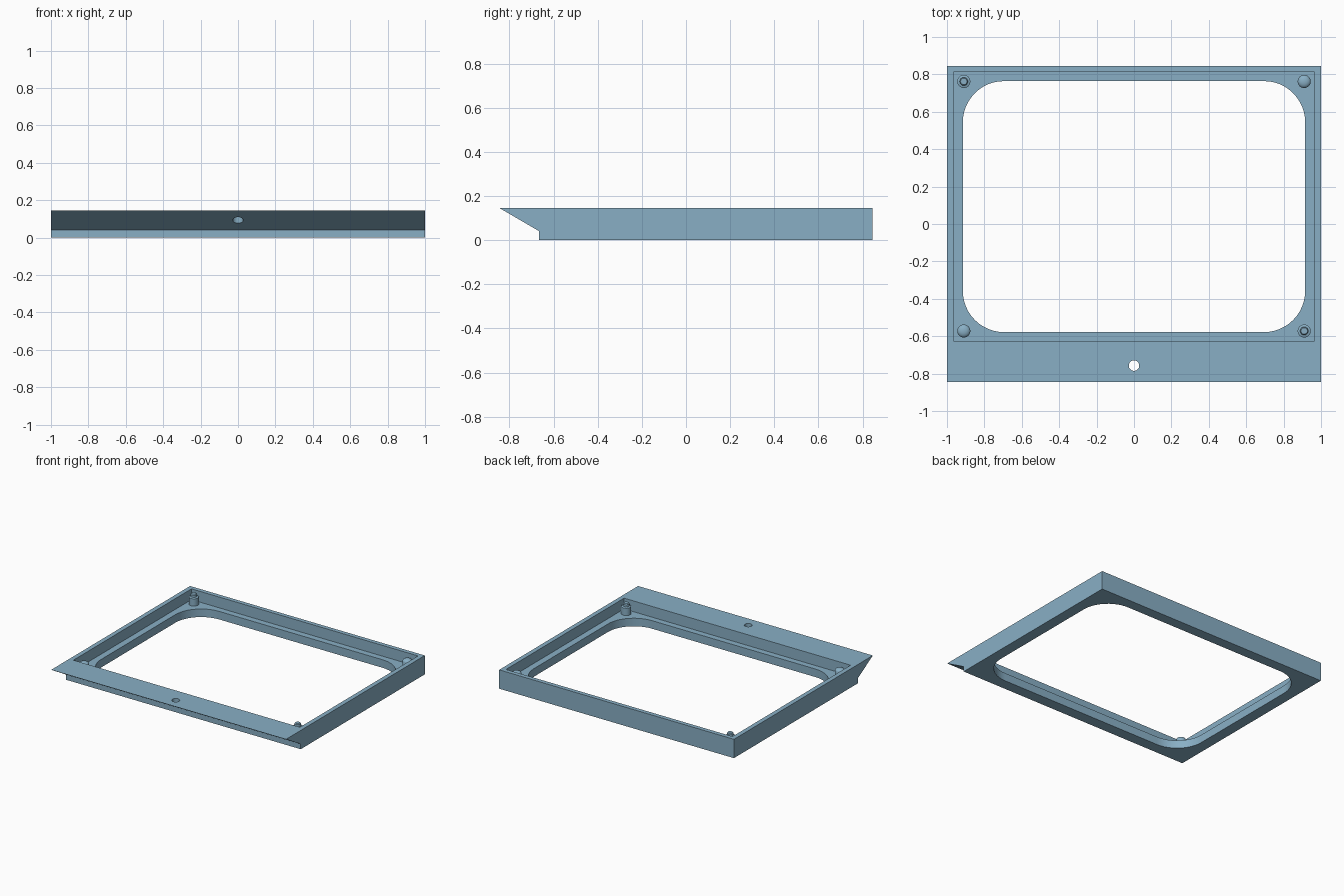
import bpy, bmesh, math

if "Cube" in bpy.data.objects:
    bpy.data.objects.remove(bpy.data.objects["Cube"])

blue = bpy.data.materials.new("steel_blue")
blue.diffuse_color = (0.25, 0.43, 0.56, 1)
blue.use_nodes = True
blue.node_tree.nodes["Principled BSDF"].inputs["Base Color"].default_value = blue.diffuse_color


def prism(name, points, offset):
    """Extrude a closed outline along an offset vector."""
    bm = bmesh.new()
    face = bm.faces.new([bm.verts.new(p) for p in points])
    moved = bmesh.ops.extrude_face_region(bm, geom=[face])["geom"]
    bmesh.ops.translate(bm, vec=offset, verts=[v for v in moved if isinstance(v, bmesh.types.BMVert)])
    bmesh.ops.recalc_face_normals(bm, faces=bm.faces)
    return finish(name, bm)


def finish(name, bm):
    mesh = bpy.data.meshes.new(name)
    bm.to_mesh(mesh)
    bm.free()
    mesh.materials.append(blue)
    ob = bpy.data.objects.new(name, mesh)
    bpy.context.collection.objects.link(ob)
    return ob


def smooth(ob):
    bpy.ops.object.select_all(action='DESELECT')
    ob.select_set(True)
    bpy.context.view_layer.objects.active = ob
    bpy.ops.object.shade_smooth_by_angle(angle=math.radians(30))


def rounded_rect(x0, x1, y0, y1, r, z, n=12):
    pts = []
    corners = [(x1 - r, y1 - r), (x0 + r, y1 - r), (x0 + r, y0 + r), (x1 - r, y0 + r)]
    for k, (cx, cy) in enumerate(corners):
        for i in range(n + 1):
            a = math.pi / 2 * (k + i / n)
            pts.append((cx + r * math.cos(a), cy + r * math.sin(a), z))
    return pts


def lathe(name, profile, x, y, n=32):
    """Closed turned shape from (radius, height) pairs, bottom to top."""
    bm = bmesh.new()
    rings = [[bm.verts.new((x + r * math.cos(2 * math.pi * i / n),
                            y + r * math.sin(2 * math.pi * i / n), z)) for i in range(n)]
             for r, z in profile]
    for a, b in zip(rings, rings[1:]):
        for i in range(n):
            j = (i + 1) % n
            bm.faces.new((a[i], a[j], b[j], b[i]))
    bm.faces.new(rings[0][::-1])
    bm.faces.new(rings[-1])
    ob = finish(name, bm)
    smooth(ob)
    return ob


TOP, FLOOR = 0.145, 0.062

# Frame body with the undercut front lip
side = [(-0.845, TOP), (-0.665, 0.04), (-0.665, 0), (0.845, 0), (0.845, TOP)]
frame = prism("frame", [(-1, y, z) for y, z in side], (2, 0, 0))

# Recess, rounded opening and lip hole
recess = [(-0.965, -0.625, FLOOR), (0.965, -0.625, FLOOR), (0.965, 0.812, FLOOR), (-0.965, 0.812, FLOOR)]
cutters = [
    prism("recess_cutter", recess, (0, 0, 0.2)),
    prism("opening_cutter", rounded_rect(-0.915, 0.915, -0.578, 0.764, 0.22, -0.1), (0, 0, 0.4)),
    lathe("hole_cutter", [(0.028, -0.1), (0.028, 0.3)], 0, -0.757),
]
bpy.context.view_layer.objects.active = frame
for c in cutters:
    m = frame.modifiers.new(c.name, 'BOOLEAN')
    m.operation, m.solver, m.object = 'DIFFERENCE', 'EXACT', c
    bpy.context.view_layer.objects.active = frame
    bpy.ops.object.modifier_apply(modifier=m.name)
    bpy.data.objects.remove(c)
smooth(frame)

# Corner posts: stepped pins on one diagonal, domed posts on the other
pin = [(0.035, FLOOR - 0.01), (0.035, 0.118), (0.026, 0.123), (0.022, 0.123), (0.022, 0.139), (0.017, TOP)]
dome = [(0.035, FLOOR - 0.01), (0.035, 0.112), (0.032, 0.119), (0.025, 0.125), (0.014, 0.129), (0.003, 0.13)]
for name, profile, x, y in (("pin_back_left", pin, -0.91, 0.762), ("pin_front_right", pin, 0.91, -0.572),
                            ("post_back_right", dome, 0.91, 0.762), ("post_front_left", dome, -0.91, -0.572)):
    lathe(name, profile, x, y)
